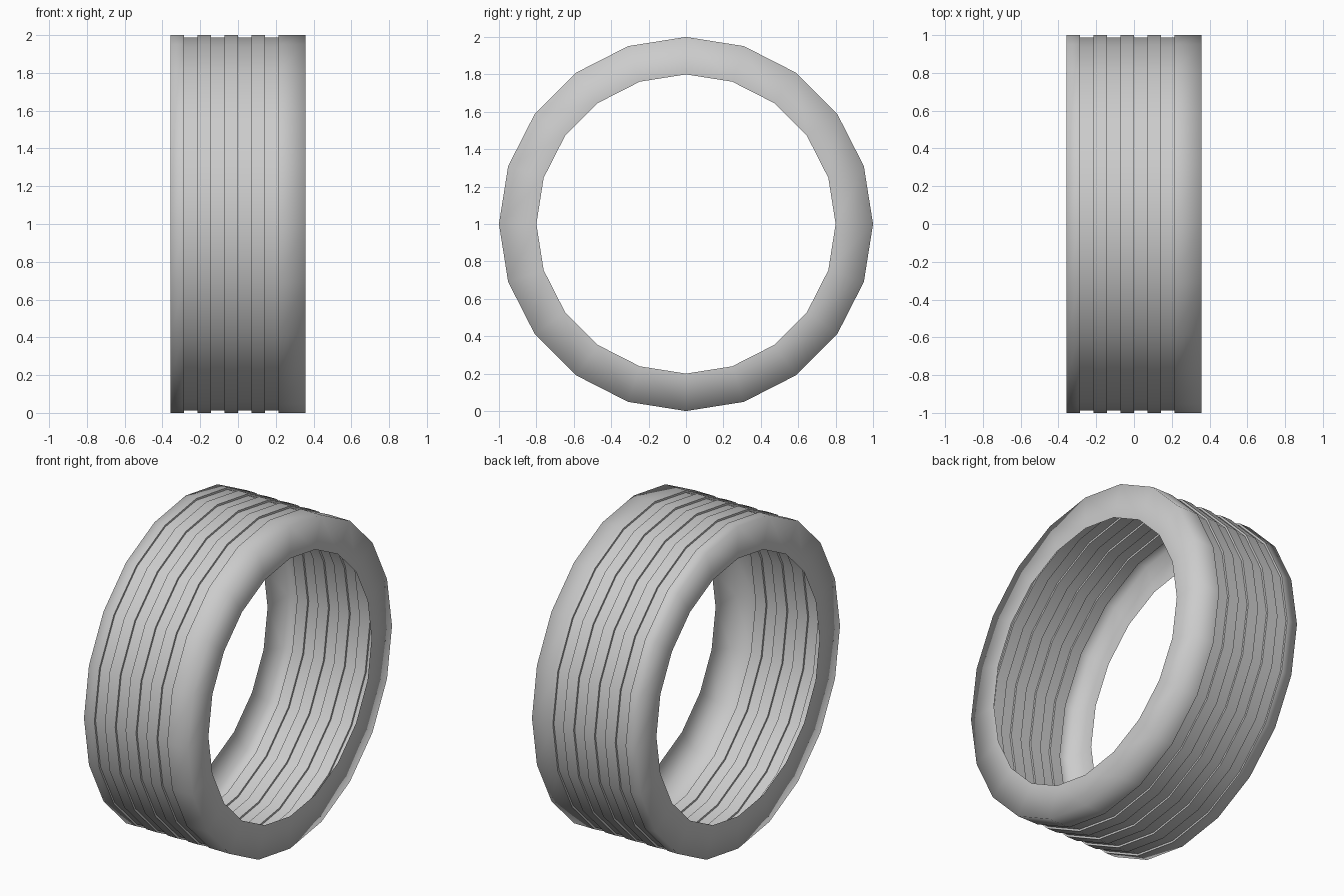
import bpy, bmesh, math

if "Cube" in bpy.data.objects:
    bpy.data.objects.remove(bpy.data.objects["Cube"])

SIDES, STEP, DEPTH = 20, 0.0714, 0.012
X0 = -5 * STEP

# Open cross-section: grooved outer wall with a flat lip at each end, hollow inside
profile = [(X0, 0.8), (X0, 1.0)]
for k in (1, 3, 5, 7):
    a, b = X0 + k * STEP, X0 + (k + 1) * STEP
    profile += [(a, 1.0), (a, 1 - DEPTH), (b, 1 - DEPTH), (b, 1.0)]
profile += [(-X0, 1.0), (-X0, 0.8)]

# Spin the profile around the x axis
bm = bmesh.new()
rings = []
for i in range(SIDES):
    a = 2 * math.pi * i / SIDES
    rings.append([bm.verts.new((x, r * math.sin(a), 1 + r * math.cos(a))) for x, r in profile])
for i in range(SIDES):
    p, q = rings[i], rings[(i + 1) % SIDES]
    for j in range(len(profile) - 1):
        f = bm.faces.new((p[j], p[j + 1], q[j + 1], q[j]))
        f.smooth = True
        # Face outward: along x for lips and groove sides, radially elsewhere
        f.normal_update()
bm.normal_update()
bmesh.ops.recalc_face_normals(bm, faces=bm.faces[:])
end = max(bm.faces, key=lambda f: f.calc_center_median().x)
if end.normal.x < 0:
    bmesh.ops.reverse_faces(bm, faces=bm.faces[:])

# Crisp groove edges, soft end rims
for e in bm.edges:
    x1, x2 = e.verts[0].co.x, e.verts[1].co.x
    if abs(x1 - x2) < 1e-5 and abs(x1) < 4.5 * STEP and e.calc_face_angle(0) > math.radians(40):
        e.smooth = False

mesh = bpy.data.meshes.new("grooved_ring")
bm.to_mesh(mesh)
bm.free()
ring = bpy.data.objects.new("grooved_ring", mesh)
bpy.context.collection.objects.link(ring)
